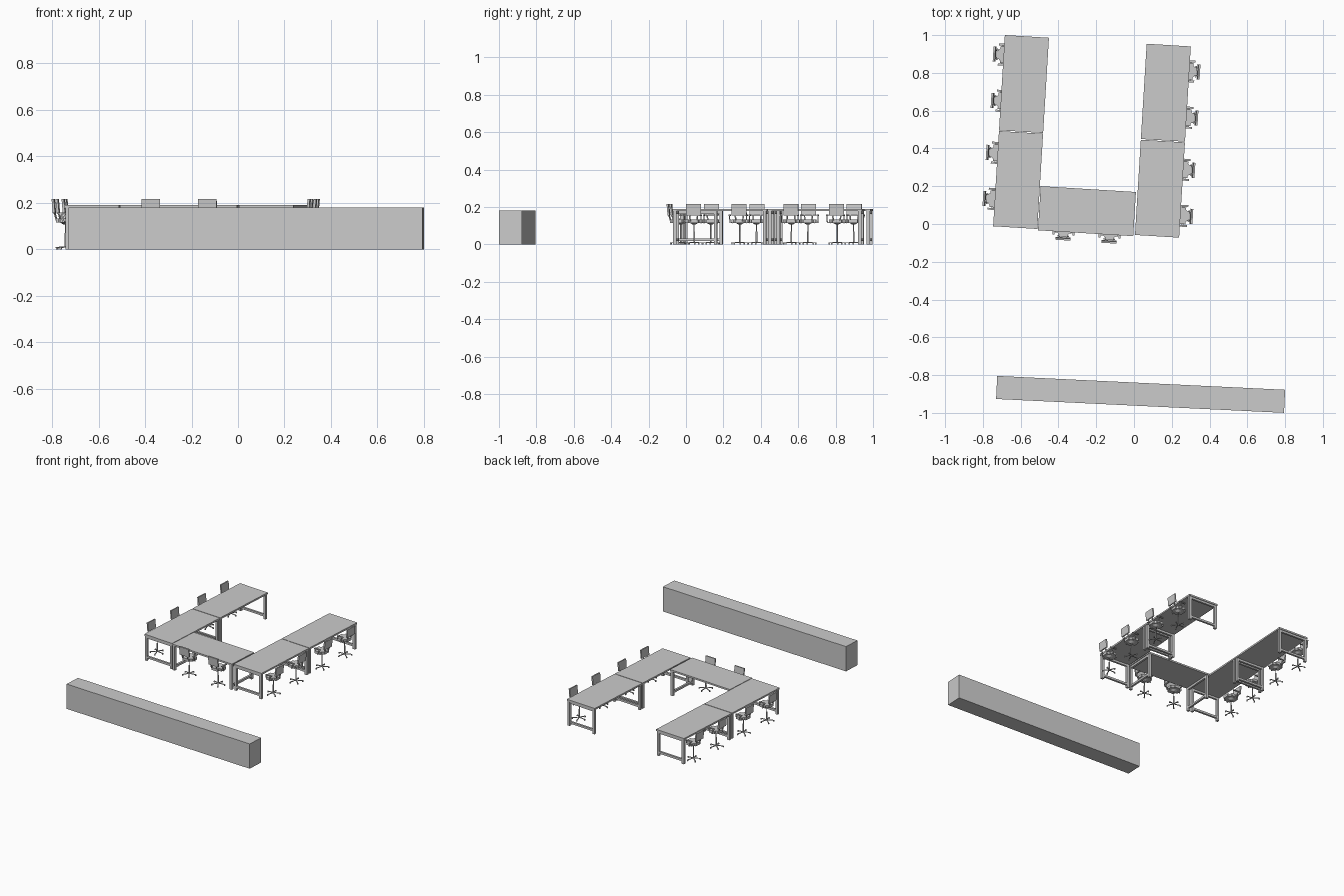
import bpy, bmesh
from math import radians, cos, sin, pi
from mathutils import Matrix, Vector

if "Cube" in bpy.data.objects:
    bpy.data.objects.remove(bpy.data.objects["Cube"])

TILT = radians(-3.5)


def place(name, mesh, mat):
    ob = bpy.data.objects.new(name, mesh)
    ob.matrix_world = mat
    bpy.context.collection.objects.link(ob)
    return ob


def finish(name, bm):
    me = bpy.data.meshes.new(name)
    bm.to_mesh(me)
    bm.free()
    return me


def add_box(bm, c, s, rot=Matrix()):
    m = Matrix.Translation(c) @ rot @ Matrix.Diagonal((*s, 1))
    return bmesh.ops.create_cube(bm, size=1, matrix=m)['verts']


def add_bar(bm, a, b, w, t):
    # square bar between two points
    a, b = Vector(a), Vector(b)
    d = b - a
    rot = d.to_track_quat('X', 'Z').to_matrix().to_4x4()
    add_box(bm, (a + b) / 2, (d.length, w, t), rot)


def add_cyl(bm, r1, r2, z0, z1, n=12):
    bmesh.ops.create_cone(bm, cap_ends=True, segments=n, radius1=r1, radius2=r2,
                          depth=z1 - z0, matrix=Matrix.Translation((0, 0, (z0 + z1) / 2)))


def at(x, y, angle):
    return Matrix.Translation((x, y, 0)) @ Matrix.Rotation(angle, 4, 'Z')


# Desk: long along local x
L, W, H, T, P = 0.505, 0.234, 0.19, 0.012, 0.018
bm = bmesh.new()
add_box(bm, (0, 0, H - T / 2), (L, W, T))
desk_top = finish("desk_top", bm)

# End frame: two posts, top rail and foot rail
bm = bmesh.new()
for s in (-1, 1):
    add_box(bm, (0, s * (W / 2 - P / 2 - 0.003), (H - T) / 2), (P, P, H - T))
for z in (0.025, H - T - 0.008):
    add_box(bm, (0, 0, z), (P * 0.8, W - 2 * P, 0.015))
desk_frame = finish("desk_frame", bm)


def desk(name, x, y, angle):
    m = at(x, y, angle)
    place(name + "_top", desk_top, m)
    for s, side in ((-1, "start"), (1, "end")):
        place(f"{name}_{side}_frame", desk_frame,
              m @ Matrix.Translation((s * (L / 2 - P / 2 - 0.003), 0, 0)))


# U of five desks
long_dir = Vector((-sin(TILT), cos(TILT)))
for name, c in (("left", Vector((-0.598, 0.487))), ("right", Vector((0.153, 0.441)))):
    for s, end in ((-1, "front"), (1, "back")):
        p = c + long_dir * s * 0.2545
        desk(f"{name}_{end}_desk", p.x, p.y, TILT + pi / 2)
desk("middle_desk", -0.249, 0.068, TILT)

# Chair meshes: chair faces local +y, backrest on -y
bm = bmesh.new()
add_box(bm, (0, 0.003, 0.124), (0.088, 0.086, 0.018))
bmesh.ops.bevel(bm, geom=[e for e in bm.edges if abs(e.verts[0].co.z - e.verts[1].co.z) > 0.01],
                offset=0.02, segments=3, affect='EDGES')
seat = finish("seat", bm)

bm = bmesh.new()
lean = Matrix.Rotation(radians(5), 4, 'X')
vs = add_box(bm, (0, -0.05, 0.186), (0.08, 0.01, 0.061), lean)
back = finish("backrest", bm)

bm = bmesh.new()
for s in (-1, 1):
    # backrest supports and armrests
    add_bar(bm, (s * 0.018, -0.036, 0.117), (s * 0.022, -0.049, 0.165), 0.007, 0.004)
    x = s * 0.053
    add_bar(bm, (s * 0.035, -0.005, 0.114), (x, -0.005, 0.120), 0.01, 0.004)
    add_bar(bm, (x, -0.005, 0.116), (x, -0.02, 0.155), 0.005, 0.007)
    add_box(bm, (x, -0.005, 0.156), (0.01, 0.05, 0.006))
chair_arms = finish("chair_arms", bm)

bm = bmesh.new()
add_cyl(bm, 0.0045, 0.0045, 0.008, 0.07)
add_cyl(bm, 0.003, 0.003, 0.07, 0.112)
add_cyl(bm, 0.008, 0.022, 0.106, 0.115)
for i in range(5):
    a = 2 * pi * i / 5 + pi / 2
    d = Vector((cos(a), sin(a), 0))
    add_bar(bm, d * 0.002 + Vector((0, 0, 0.011)), d * 0.048 + Vector((0, 0, 0.008)), 0.006, 0.004)
    add_box(bm, d * 0.045 + Vector((0, 0, 0.004)), (0.007, 0.007, 0.008))
chair_base = finish("chair_base", bm)

# Chairs: outermost back point, side angle
chairs = [(x, y, TILT - pi / 2) for x, y in
          ((-0.746, 0.90), (-0.757, 0.655), (-0.783, 0.38), (-0.80, 0.136))]
chairs += [(x, y, TILT + pi / 2) for x, y in
           ((0.35, 0.805), (0.339, 0.56), (0.323, 0.284), (0.312, 0.04))]
chairs += [(-0.376, -0.086, TILT), (-0.132, -0.102, TILT)]
for i, (x, y, ang) in enumerate(chairs, 1):
    m = at(x, y, ang) @ Matrix.Translation((0, 0.058, 0))
    for part in (seat, back, chair_arms, chair_base):
        place(f"chair_{i}_{part.name}", part, m)

# Long low cabinet at the front
bm = bmesh.new()
add_box(bm, (0, 0, 0.09), (1.526, 0.122, 0.18))
place("long_cabinet", finish("long_cabinet", bm), at(0.035, -0.902, radians(-2.75)))
